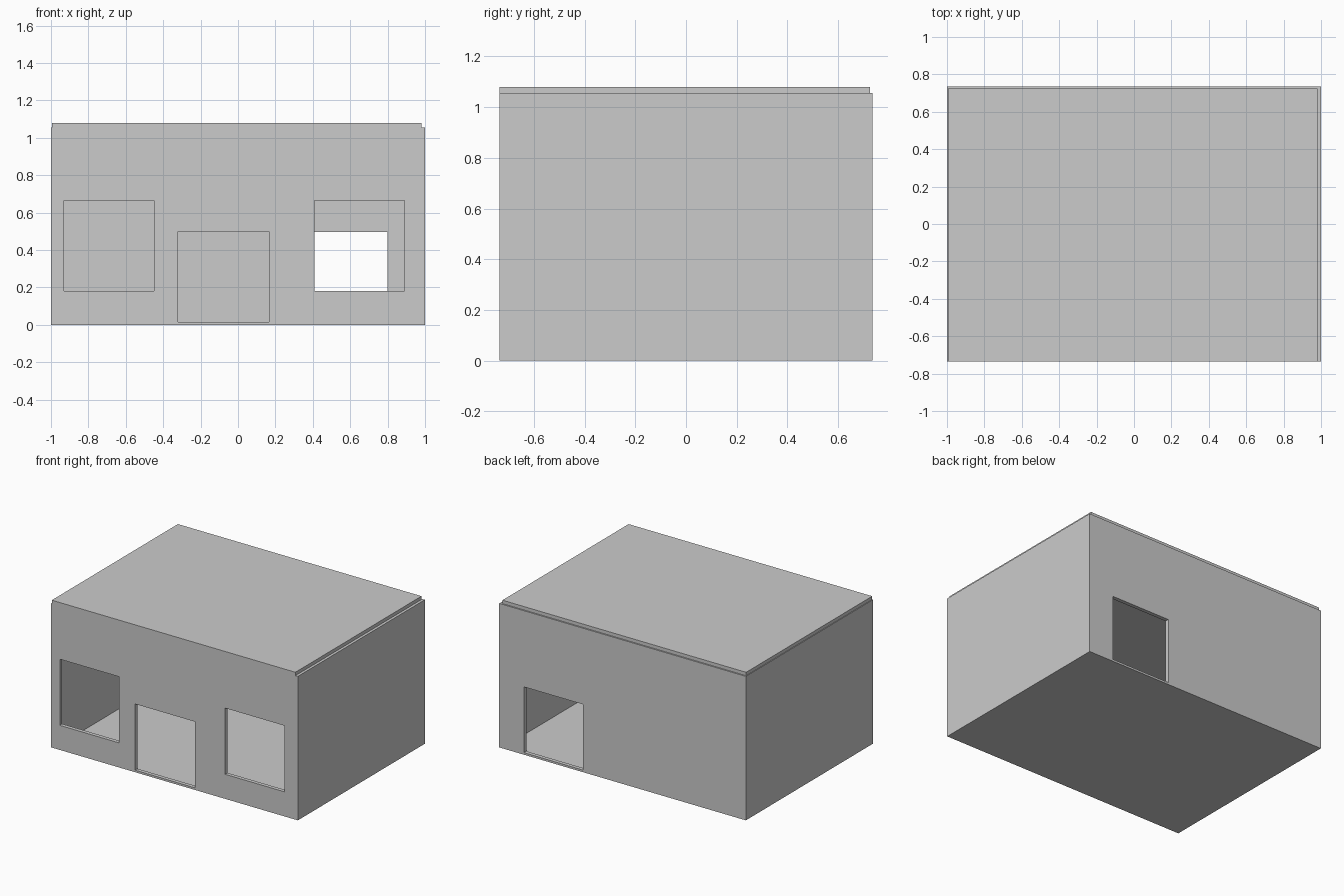
import bpy

if "Cube" in bpy.data.objects:
    bpy.data.objects.remove(bpy.data.objects["Cube"])

T = 0.028          # wall thickness
HX, HY = 1.0, 0.735
WALL_TOP, ROOF_TOP = 1.055, 1.08
FLOOR = 0.005


def box(name, x, y, z):
    """Axis-aligned box from (min, max) ranges."""
    bpy.ops.mesh.primitive_cube_add(size=1, location=[sum(r) / 2 for r in (x, y, z)])
    ob = bpy.context.object
    ob.name = name
    ob.scale = [r[1] - r[0] for r in (x, y, z)]
    bpy.ops.object.transform_apply(location=True, rotation=True, scale=True)
    return ob


def cut(target, x, y, z):
    """Subtract a box from target."""
    cutter = box("opening_cutter", x, y, z)
    cutter.hide_render = True
    mod = target.modifiers.new("opening", 'BOOLEAN')
    mod.operation = 'DIFFERENCE'
    mod.solver = 'EXACT'
    mod.object = cutter
    bpy.context.view_layer.objects.active = target
    bpy.ops.object.modifier_apply(modifier=mod.name)
    bpy.data.objects.remove(cutter, do_unlink=True)


# Hollow wall shell, open at top and bottom
walls = box("walls", (-HX, HX), (-HY, HY), (0, WALL_TOP))
cut(walls, (-HX + T, HX - T), (-HY + T, HY - T), (-0.5, 1.5))

# Front windows and door
FRONT, BACK = (-HY - 0.1, -HY + 0.1), (HY - 0.1, HY + 0.1)
for x, z in (((-0.93, -0.45), (0.18, 0.665)),
             ((-0.32, 0.165), (0.015, 0.50)),
             ((0.41, 0.89), (0.18, 0.665))):
    cut(walls, x, FRONT, z)

# Back door
cut(walls, (0.32, 0.80), BACK, (0.015, 0.497))

# Thin floor inside the walls
box("floor", (-HX + T, HX - T), (-HY + T, HY - T), (0, FLOOR))

# Roof slab, set slightly off the right and back edges
box("roof", (-0.995, 0.98), (-HY, 0.725), (WALL_TOP, ROOF_TOP))
